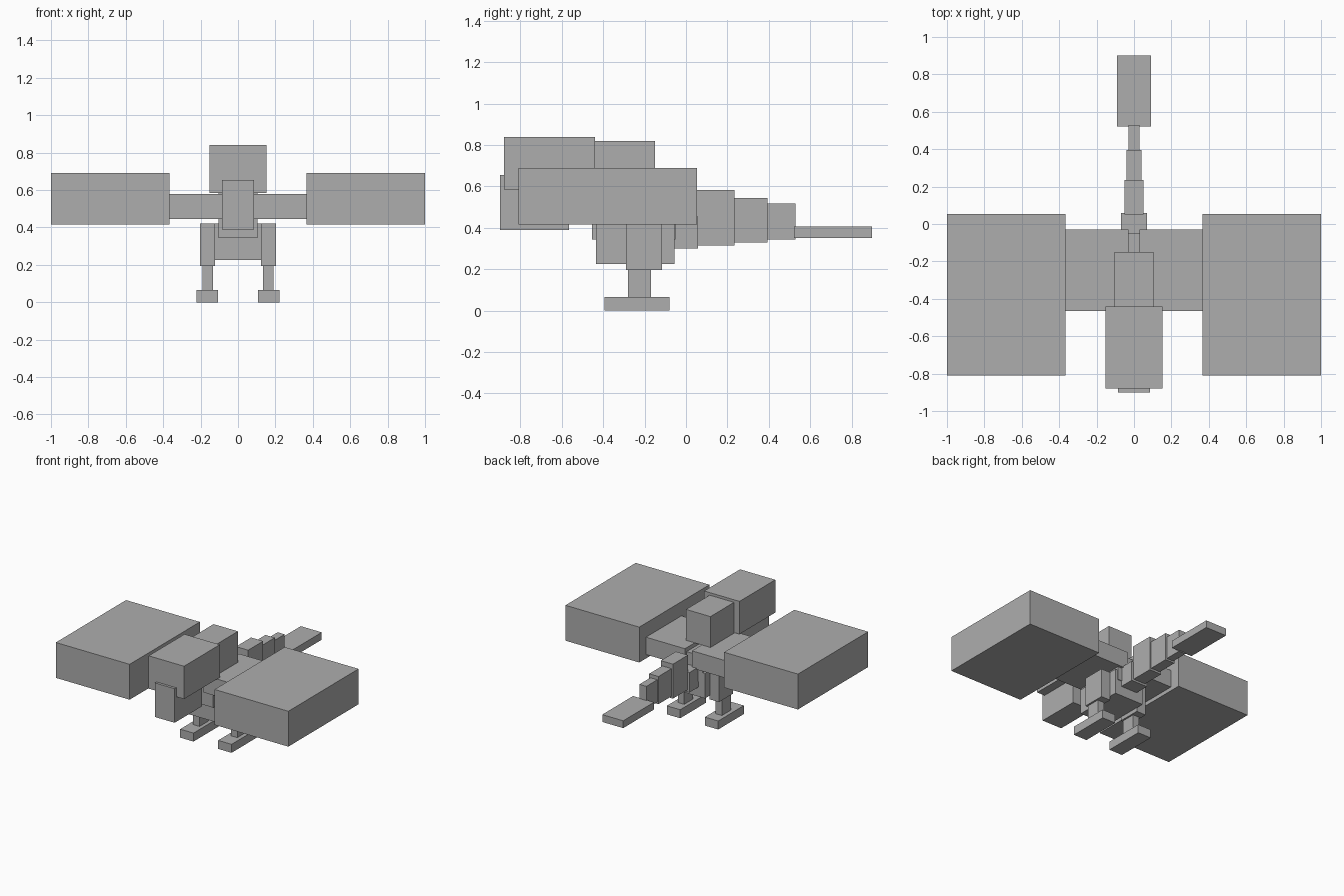
import bpy
import bmesh
from mathutils import Vector

if "Cube" in bpy.data.objects:
    bpy.data.objects.remove(bpy.data.objects["Cube"])

grey = bpy.data.materials.new("plain_grey")
grey.diffuse_color = (0.42, 0.42, 0.42, 1.0)
grey.use_nodes = True
grey.node_tree.nodes["Principled BSDF"].inputs["Base Color"].default_value = grey.diffuse_color


def box(name, x, y, z):
    """Axis-aligned block given by its (min, max) range on each axis."""
    size = Vector((x[1] - x[0], y[1] - y[0], z[1] - z[0]))
    mid = Vector((x[0] + x[1], y[0] + y[1], z[0] + z[1])) / 2
    bm = bmesh.new()
    bmesh.ops.create_cube(bm, size=1)
    bmesh.ops.scale(bm, vec=size, verts=bm.verts)
    mesh = bpy.data.meshes.new(name)
    bm.to_mesh(mesh)
    bm.free()
    mesh.materials.append(grey)
    obj = bpy.data.objects.new(name, mesh)
    obj.location = mid
    bpy.context.collection.objects.link(obj)


def centred(name, half, y, z):
    box(name, (-half, half), y, z)


def pair(name, x, y, z):
    box(name + "_right", x, y, z)
    box(name + "_left", (-x[1], -x[0]), y, z)


# Head, beak and back of the head
centred("head", 0.152, (-0.88, -0.44), (0.585, 0.84))
centred("beak", 0.085, (-0.90, -0.565), (0.39, 0.655))
centred("head_crest", 0.105, (-0.44, -0.15), (0.58, 0.82))

# Torso
centred("chest", 0.105, (-0.455, -0.05), (0.343, 0.55))
centred("belly", 0.125, (-0.435, -0.055), (0.225, 0.42))

# Wings
pair("inner_wing", (0.03, 0.365), (-0.465, -0.03), (0.445, 0.58))
pair("outer_wing", (0.365, 1.0), (-0.81, 0.053), (0.415, 0.69))

# Legs
pair("thigh", (0.122, 0.203), (-0.29, -0.115), (0.195, 0.42))
pair("shin", (0.135, 0.19), (-0.28, -0.17), (0.06, 0.2))
pair("foot", (0.106, 0.221), (-0.395, -0.08), (0.0, 0.066))

# Tail tapering to a flat fan
tail = [
    (0.070, (-0.06, 0.058), (0.30, 0.455)),
    (0.052, (0.05, 0.235), (0.315, 0.583)),
    (0.040, (0.23, 0.395), (0.33, 0.545)),
    (0.030, (0.39, 0.53), (0.343, 0.517)),
]
for i, (half, y, z) in enumerate(tail, 1):
    centred(f"tail_segment_{i}", half, y, z)
centred("tail_fan", 0.09, (0.522, 0.90), (0.35, 0.407))
